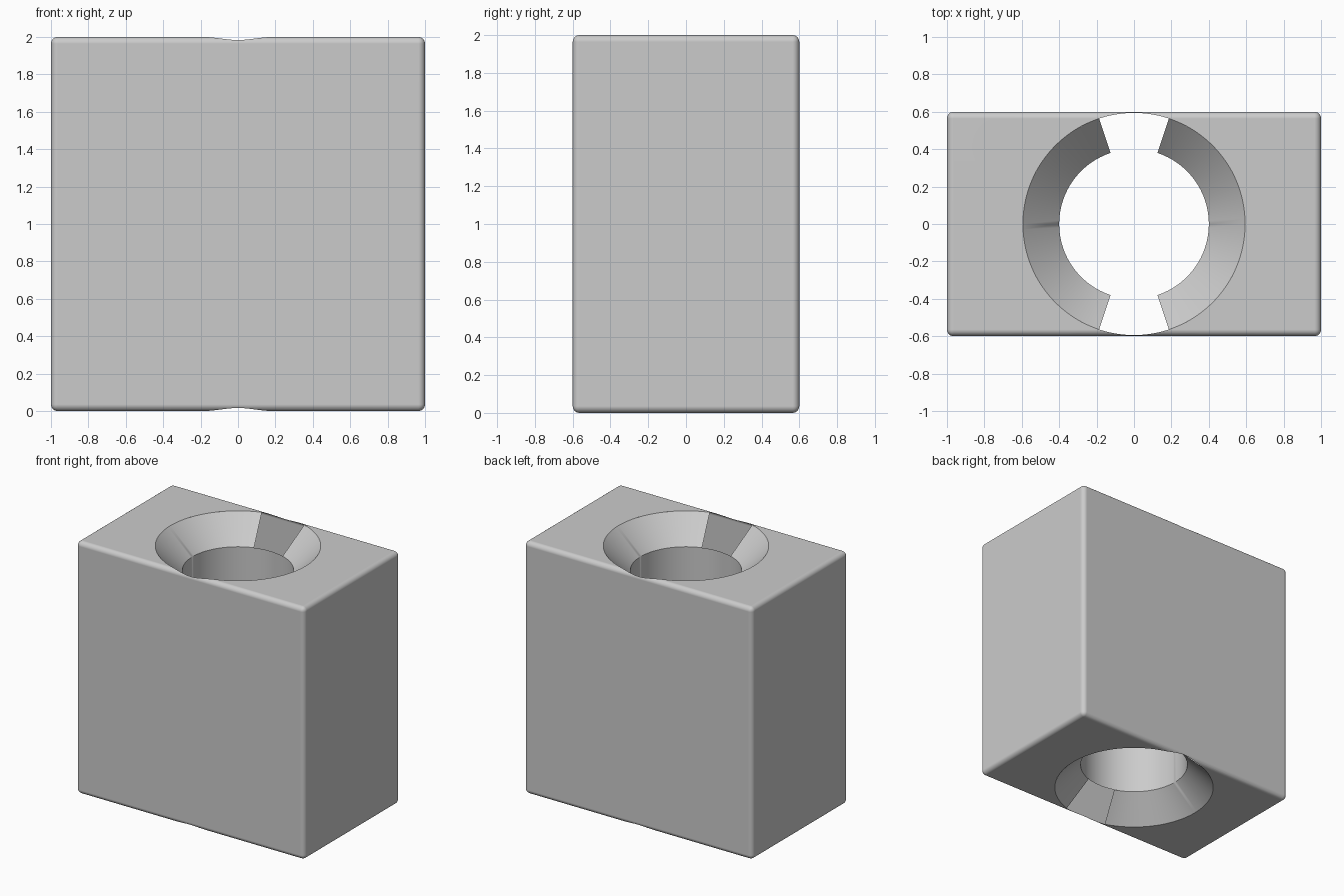
import bpy, bmesh, math

if "Cube" in bpy.data.objects:
    bpy.data.objects.remove(bpy.data.objects["Cube"])

WIDTH, DEPTH, HEIGHT = 2.0, 1.2, 2.0
ROUND = 0.036            # rounded edge radius
RIM, BORE = 0.594, 0.40  # countersink and bore radii
SINK = RIM - BORE        # 45 degree countersink
SEGS = 128

grey = bpy.data.materials.new("plain grey")
grey.use_nodes = True
colour = (0.6, 0.6, 0.6, 1)
grey.diffuse_color = colour
grey.node_tree.nodes["Principled BSDF"].inputs["Base Color"].default_value = colour


def add_object(name, bm):
    mesh = bpy.data.meshes.new(name)
    bm.to_mesh(mesh)
    bm.free()
    mesh.materials.append(grey)
    obj = bpy.data.objects.new(name, mesh)
    bpy.context.collection.objects.link(obj)
    return obj


def select_only(obj):
    bpy.ops.object.select_all(action='DESELECT')
    obj.select_set(True)
    bpy.context.view_layer.objects.active = obj


# Block with rounded edges
bm = bmesh.new()
bmesh.ops.create_cube(bm, size=1)
bmesh.ops.scale(bm, verts=bm.verts, vec=(WIDTH, DEPTH, HEIGHT))
bmesh.ops.translate(bm, verts=bm.verts, vec=(0, 0, HEIGHT / 2))
bmesh.ops.bevel(bm, geom=bm.edges[:], offset=ROUND, segments=6,
                profile=0.5, affect='EDGES')
block = add_object("block", bm)

# Round opening through top and bottom
bm = bmesh.new()
bmesh.ops.create_cone(bm, cap_ends=True, segments=SEGS, radius1=RIM,
                      radius2=RIM, depth=HEIGHT + 1)
bmesh.ops.translate(bm, verts=bm.verts, vec=(0, 0, HEIGHT / 2))
cutter = add_object("opening_cutter", bm)
cutter.hide_render = True
select_only(block)
cut = block.modifiers.new("opening", 'BOOLEAN')
cut.object = cutter
cut.operation = 'DIFFERENCE'
cut.solver = 'EXACT'
bpy.ops.object.modifier_apply(modifier=cut.name)
bpy.data.objects.remove(cutter)

# Remove the straight wall of the opening, leaving only the outer shell
bm = bmesh.new()
bm.from_mesh(block.data)
wall = [f for f in bm.faces
        if all(v.co.xy.length < RIM + 0.0005 for v in f.verts)]
bmesh.ops.delete(bm, geom=wall, context='FACES')
bm.to_mesh(block.data)
bm.free()


def ring(bm, start, end, steps, low, high):
    """Strip of revolution facing the axis; low and high are (radius, z)."""
    rows = []
    for i in range(steps + 1):
        a = start + (end - start) * i / steps
        rows.append([bm.verts.new((r * math.cos(a), r * math.sin(a), z))
                     for r, z in (low, high)])
    for (a0, a1), (b0, b1) in zip(rows, rows[1:]):
        bm.faces.new((a0, a1, b1, b0))


# Bore
bm = bmesh.new()
ring(bm, 0, 2 * math.pi, SEGS, (BORE, SINK), (BORE, HEIGHT - SINK))
# Countersinks, left open where the rim runs into the rounded edges
reach = math.asin((DEPTH / 2 - ROUND) / RIM)
for side in (0, math.pi):
    ring(bm, side - reach, side + reach, 52, (RIM, 0), (BORE, SINK))
    ring(bm, side - reach, side + reach, 52,
         (BORE, HEIGHT - SINK), (RIM, HEIGHT))
bmesh.ops.remove_doubles(bm, verts=bm.verts, dist=0.0001)
hole = add_object("countersunk_hole", bm)

# Smooth shading with crisp rims
for obj in (block, hole):
    select_only(obj)
    bpy.ops.object.shade_smooth_by_angle(angle=math.radians(30))
flat = block.modifiers.new("flat sides", 'WEIGHTED_NORMAL')
flat.keep_sharp = True
